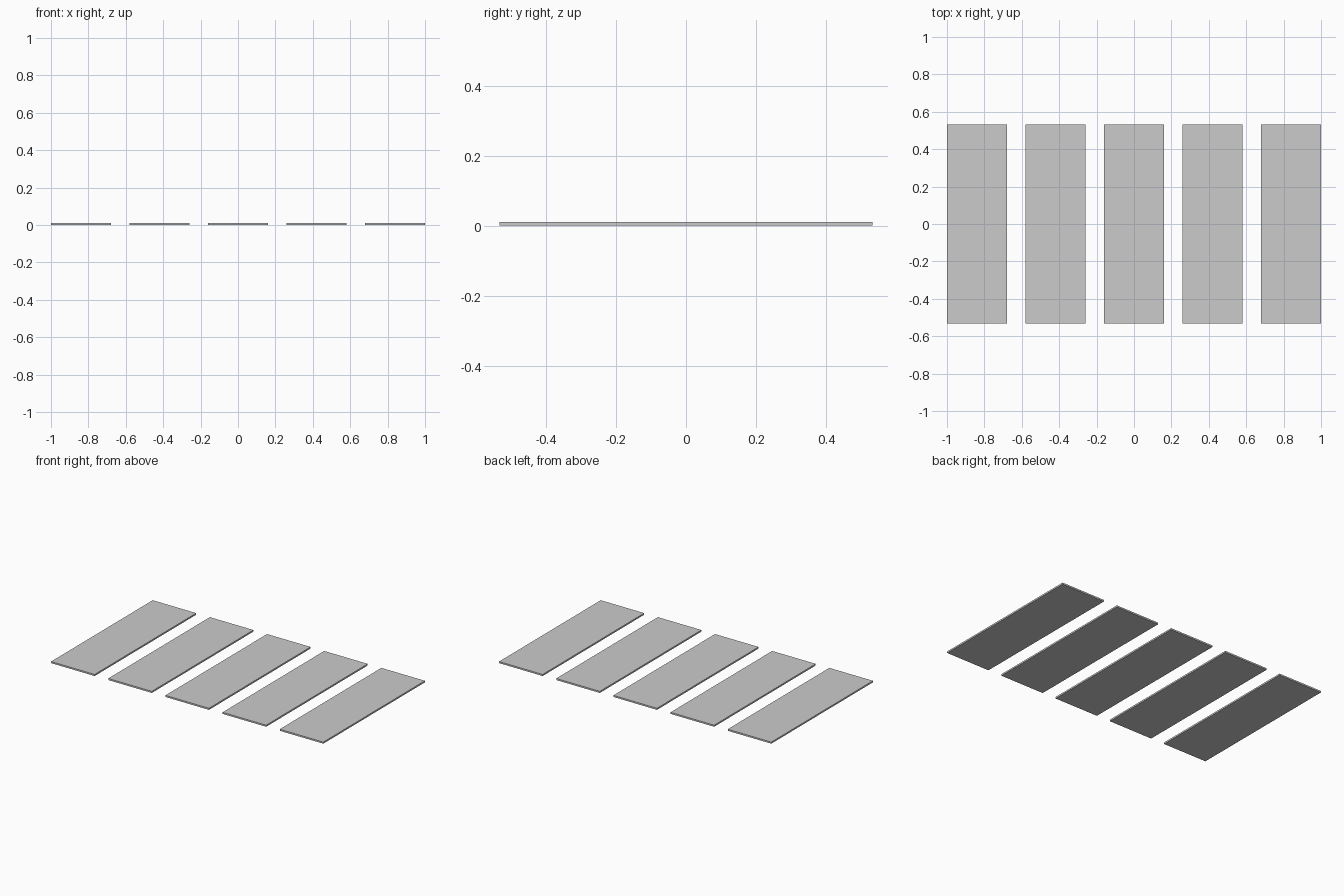
import bpy

if "Cube" in bpy.data.objects:
    bpy.data.objects.remove(bpy.data.objects["Cube"])

COUNT = 5
WIDTH, LENGTH, THICKNESS = 0.32, 1.066, 0.0107
SPACING = (2.0 - WIDTH) / (COUNT - 1)

# Row of identical flat stripes, evenly spaced along x
for i in range(COUNT):
    x = (i - (COUNT - 1) / 2) * SPACING
    bpy.ops.mesh.primitive_cube_add(size=1, location=(x, 0, THICKNESS / 2))
    stripe = bpy.context.object
    stripe.name = f"crossing_stripe_{i + 1}"
    stripe.scale = (WIDTH, LENGTH, THICKNESS)
    bpy.ops.object.transform_apply(location=False, rotation=False, scale=True)
